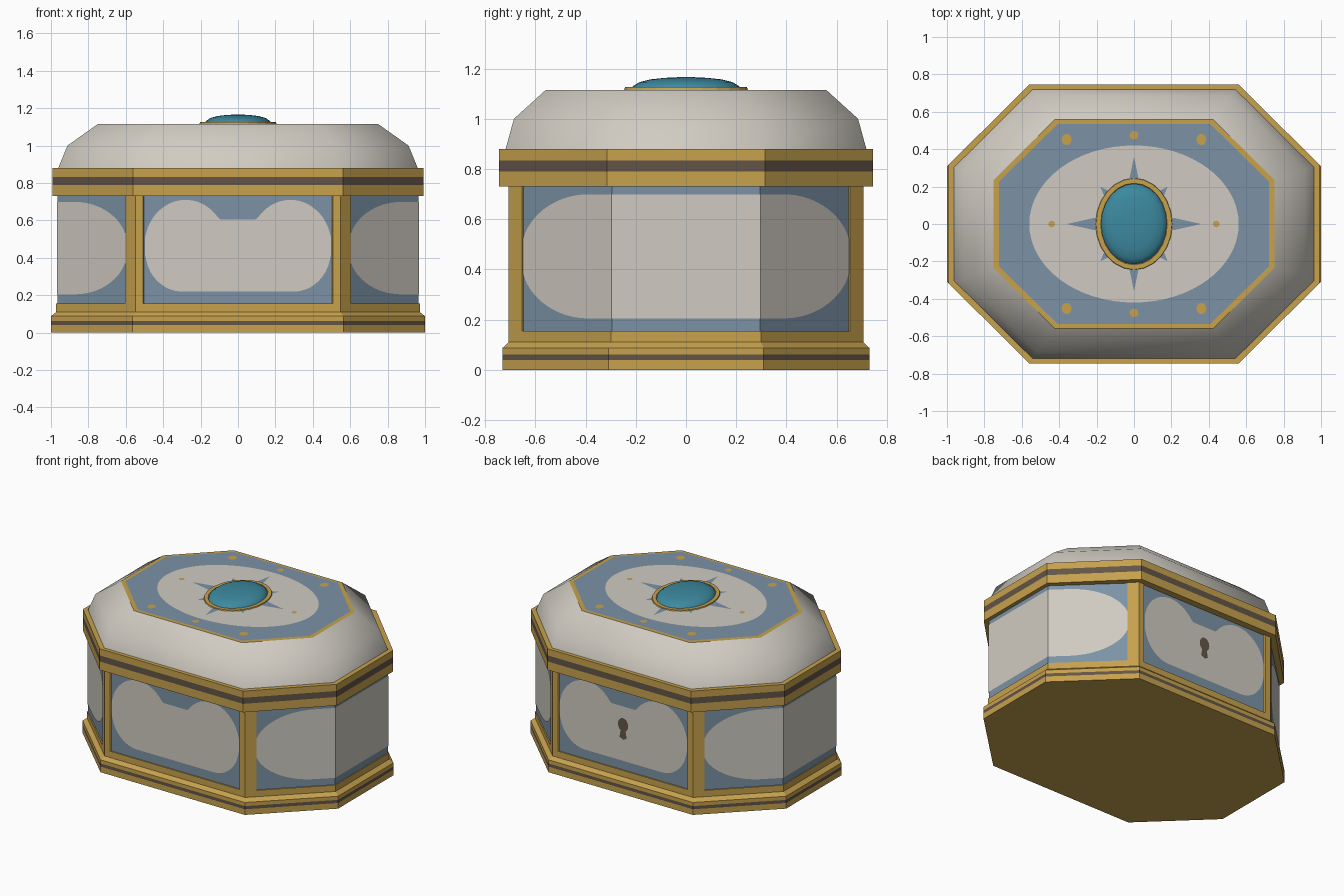
import bpy, bmesh, math

if "Cube" in bpy.data.objects:
    bpy.data.objects.remove(bpy.data.objects["Cube"])

def mat(name, rgb):
    m = bpy.data.materials.new(name)
    m.diffuse_color = (*rgb, 1)
    m.use_nodes = True
    m.node_tree.nodes["Principled BSDF"].inputs["Base Color"].default_value = m.diffuse_color
    return m

GOLD = mat("gold", (0.57, 0.36, 0.075))
WHITE = mat("ivory", (0.63, 0.60, 0.54))
BLUE = mat("slate_blue", (0.20, 0.29, 0.38))
TEAL = mat("teal", (0.045, 0.25, 0.35))
DARK = mat("dark_brown", (0.125, 0.09, 0.065))

AX, AY, BX, BY = 1.0, 0.745, 0.565, 0.315   # octagon extents and corner positions

def octagon(sx, sy, z):
    c = [(AX, BY), (BX, AY), (-BX, AY), (-AX, BY), (-AX, -BY), (-BX, -AY), (BX, -AY), (AX, -BY)]
    return [(x * sx, y * sy, z) for x, y in c]

def ellipse(rx, ry, z, n=24, cx=0, cy=0):
    return [(cx + rx * math.cos(i * math.tau / n), cy + ry * math.sin(i * math.tau / n), z) for i in range(n)]

def finish(bm, name, mats, smooth=None):
    me = bpy.data.meshes.new(name)
    bm.to_mesh(me)
    bm.free()
    for m in mats:
        me.materials.append(m)
    if smooth:
        me.shade_smooth()
        me.set_sharp_from_angle(angle=math.radians(smooth))
    ob = bpy.data.objects.new(name, me)
    bpy.context.collection.objects.link(ob)
    return ob

def loft(name, rings, mats, bands=None, caps=True, smooth=None):
    """Skin a stack of rings; bands gives the material slot of each band."""
    bm = bmesh.new()
    vs = [[bm.verts.new(p) for p in r] for r in rings]
    n = len(rings[0])
    for k in range(len(vs) - 1):
        for i in range(n):
            j = (i + 1) % n
            f = bm.faces.new((vs[k][i], vs[k][j], vs[k + 1][j], vs[k + 1][i]))
            f.material_index = bands[k] if bands else 0
    if caps:
        bm.faces.new(vs[0])
        bm.faces.new(vs[-1])
    bmesh.ops.recalc_face_normals(bm, faces=bm.faces)
    return finish(bm, name, mats, smooth)

def plates(name, polys, m):
    """Thin painted faces, turned outwards."""
    bm = bmesh.new()
    for p in polys:
        f = bm.faces.new([bm.verts.new(q) for q in p])
        f.normal_update()
        if f.normal.dot(f.calc_center_median()) < 0:
            f.normal_flip()
    bmesh.ops.remove_doubles(bm, verts=bm.verts, dist=0.0001)
    return finish(bm, name, [m])

def strip(cols):
    """Quads between successive columns of (x, y, z low, z high)."""
    return [[(a[0], a[1], a[2]), (b[0], b[1], b[2]), (b[0], b[1], b[3]), (a[0], a[1], a[3])]
            for a, b in zip(cols, cols[1:])]

# Base plinth with dark stripe and lower rail
loft("base", [octagon(1, .98, 0), octagon(1, .98, .04), octagon(1, .98, .062), octagon(1, .98, .088),
              octagon(.972, .948, .11), octagon(.972, .948, .155), octagon(.95, .92, .155)],
     [GOLD, DARK], [0, 1, 0, 0, 0, 0])

# Blue body walls
loft("body", [octagon(.966, .937, .12), octagon(.966, .937, .74)], [BLUE])

# Gold posts wrapping the four front and back corners
for sx, nx in ((1, "right"), (-1, "left")):
    for sy, ny in ((-1, "front"), (1, "back")):
        cx, cy, ex, ey = BX * .972, AY * .948, AX * .972, BY * .948
        t = .13
        out = [(.508, cy), (cx, cy), (cx + (ex - cx) * t, cy + (ey - cy) * t)]
        plan = out + [(x * .96, y * .96) for x, y in reversed(out)]
        loft(f"post_{ny}_{nx}", [[(x * sx, y * sy, z) for x, y in plan] for z in (.11, .735)], [GOLD])

# Ivory panels on front and back, with two lobes at the top
def front_low(u):
    return .45 - .23 * math.sqrt(max(0, 1 - (max(0, u - .3) / .2) ** 2))

def front_high(u):
    lobe = .46 + .25 * math.sqrt(max(0, 1 - ((u - .28) / .222) ** 2))
    return max(.605, lobe) if u < .28 else lobe

for s, nm in ((-1, "front"), (1, "back")):
    xs = [-.498 + .996 * i / 64 for i in range(65)]
    plates(f"panel_{nm}", strip([(x, s * AY * .941, front_low(abs(x)), front_high(abs(x))) for x in xs]), WHITE)

# Ivory panels wrapping each end across three faces
def end_x(y):
    ax, ay, bx, by = AX * .969, AY * .940, BX * .969, BY * .940
    u = abs(y)
    return ax if u <= by else ax + (bx - ax) * (u - by) / (ay - by)

ys = sorted([-.655 + 1.31 * i / 60 for i in range(61)] + [BY * .940, -BY * .940])
for s, nm in ((-1, "left"), (1, "right")):
    cols = []
    for y in ys:
        h = .247 * math.sqrt(max(0, 1 - (max(0, abs(y) - .39) / .272) ** 2))
        cols.append((s * end_x(y), y, .452 - h, .452 + h))
    plates(f"panel_{nm}", strip(cols), WHITE)

# Keyhole on the back
arc = [math.radians(-60 + 300 * i / 16) for i in range(17)]
key = [(.04 * math.cos(a), .475 + .048 * math.sin(a)) for a in arc]
key += [(-.028, .385), (0, .37), (.028, .385)]
plates("keyhole", [[(x, AY * .944, z) for x, z in key]], DARK)

# Rim of the lid with dark stripe
loft("rim", [octagon(.94, .92, .73), octagon(.993, 1, .73), octagon(.993, 1, .79), octagon(.993, 1, .833),
             octagon(.993, 1, .88), octagon(.94, .94, .88)],
     [GOLD, DARK], [0, 0, 1, 0, 0])

# Sloping ivory lid
loft("lid", [octagon(.962, .965, .878), octagon(.912, .92, 1.0), octagon(.75, .75, 1.115)],
     [WHITE], caps=False, smooth=50)

# Lid top: gold edge, blue field, ivory oval
plates("top_border", [octagon(.75, .75, 1.115)], GOLD)
plates("top_field", [octagon(.722, .718, 1.117)], BLUE)
plates("top_oval", [ellipse(.56, .42, 1.119, 64)], WHITE)

# Star rays around the gem
def ray(tx, ty, w):
    d = math.hypot(tx, ty)
    px, py = -ty / d * w, tx / d * w
    return [(px, py, 1.121), (-px, -py, 1.121), (tx, ty, 1.121)]

rays = [ray(.36, 0, .08), ray(-.36, 0, .08), ray(0, .36, .075), ray(0, -.36, .075)]
rays += [ray(.18 * a, .2 * b, .1) for a in (-1, 1) for b in (-1, 1)]
plates("star", rays, BLUE)

# Small gold dots on the lid top
dots = [ellipse(.018, .018, 1.121, 12, .44 * s, 0) for s in (-1, 1)]
dots += [ellipse(.023, .023, 1.121, 12, 0, .475 * s) for s in (-1, 1)]
dots += [ellipse(.027, .03, 1.121, 12, .36 * a, .452 * b) for a in (-1, 1) for b in (-1, 1)]
plates("dots", dots, GOLD)

# Gem and its gold setting
loft("gem_setting", [ellipse(.207, .247, 1.114), ellipse(.203, .243, 1.126), ellipse(.178, .218, 1.126),
                     ellipse(.17, .21, 1.116)], [GOLD])
loft("gem", [ellipse(.178 * s, .218 * s, z) for s, z in
             ((1, 1.117), (.97, 1.13), (.85, 1.146), (.65, 1.157), (.4, 1.163), (.12, 1.166))],
     [TEAL], smooth=40)
